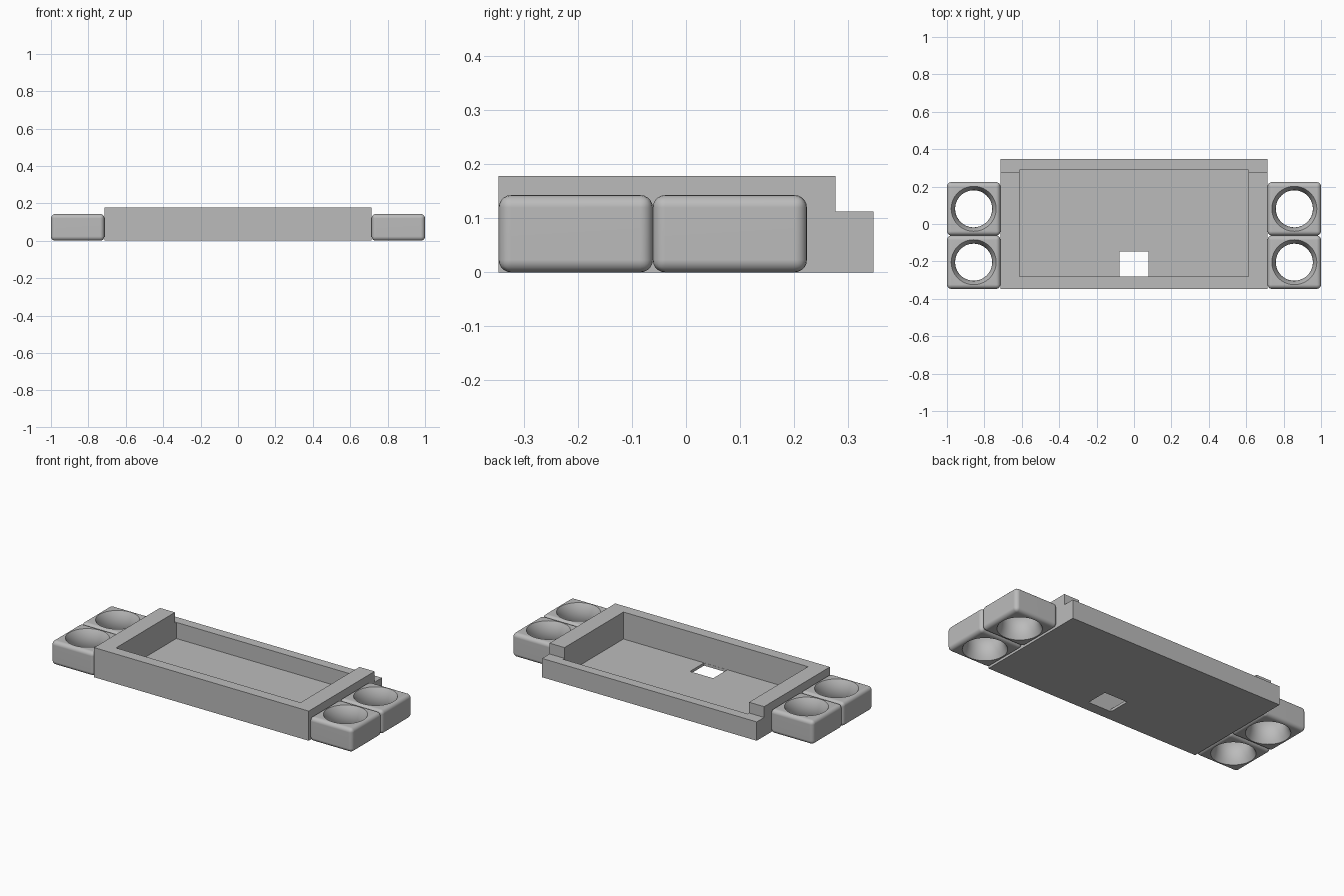
import bpy
import bmesh
from math import cos, sin, tau

if "Cube" in bpy.data.objects:
    bpy.data.objects.remove(bpy.data.objects["Cube"], do_unlink=True)

grey = bpy.data.materials.new("plain grey")
grey.use_nodes = True
grey.diffuse_color = (0.5, 0.5, 0.5, 1)
grey.node_tree.nodes["Principled BSDF"].inputs["Base Color"].default_value = (0.5, 0.5, 0.5, 1)


def add_object(name, bm):
    bmesh.ops.recalc_face_normals(bm, faces=bm.faces)
    mesh = bpy.data.meshes.new(name)
    bm.to_mesh(mesh)
    bm.free()
    mesh.materials.append(grey)
    obj = bpy.data.objects.new(name, mesh)
    bpy.context.collection.objects.link(obj)
    return obj


def box(name, low, high, bevel=0):
    bm = bmesh.new()
    bmesh.ops.create_cube(bm, size=1)
    for v in bm.verts:
        v.co = [h if c > 0 else l for c, l, h in zip(v.co, low, high)]
    if bevel:
        bmesh.ops.bevel(bm, geom=bm.edges[:], offset=bevel, segments=5,
                        profile=0.5, affect='EDGES')
    return add_object(name, bm)


def waisted_plug(name, x, y, height, waist, rim, sides=64, rings=12):
    """Solid of revolution, narrow at mid height, for cutting a cup's bore."""
    bm = bmesh.new()
    loops = []
    for i in range(rings + 1):
        t = (2 * i / rings - 1) * 1.1
        r = waist + (rim - waist) * t * t
        z = height / 2 * (1 + t)
        loops.append([bm.verts.new((x + r * cos(tau * k / sides),
                                    y + r * sin(tau * k / sides), z))
                      for k in range(sides)])
    for a, b in zip(loops, loops[1:]):
        for k in range(sides):
            n = (k + 1) % sides
            bm.faces.new((a[k], a[n], b[n], b[k]))
    bm.faces.new(loops[0])
    bm.faces.new(loops[-1])
    return add_object(name, bm)


def activate(obj):
    bpy.ops.object.select_all(action='DESELECT')
    obj.select_set(True)
    bpy.context.view_layer.objects.active = obj


def cut(obj, cutter):
    activate(obj)
    mod = obj.modifiers.new("cut", 'BOOLEAN')
    mod.operation = 'DIFFERENCE'
    mod.solver = 'EXACT'
    mod.object = cutter
    bpy.ops.object.modifier_apply(modifier=mod.name)
    bpy.data.objects.remove(cutter, do_unlink=True)


# Tray: open recess, lowered back edge, and a square hole in the floor
HALF_X, HALF_Y, TOP, FLOOR = 0.713, 0.347, 0.178, 0.016
tray = box("tray", (-HALF_X, -HALF_Y, 0), (HALF_X, HALF_Y, TOP))
cut(tray, box("recess_cutter", (-0.613, -0.282, FLOOR), (0.613, 0.29, 0.3)))
cut(tray, box("back_step_cutter", (-1, 0.277, 0.113), (1, 0.5, 0.3)))
cut(tray, box("floor_hole_cutter", (-0.077, -0.281, -0.1), (0.077, -0.148, 0.1)))

# Rounded cups, two on each side, each bored through
CUP, CUP_TOP = 0.2855, 0.143
for side, s in (("left", 1), ("right", -1)):
    for row, y in (("front", -HALF_Y + CUP / 2), ("back", -HALF_Y + CUP * 1.5)):
        x = s * (1 - CUP / 2)
        h = CUP / 2
        cup = box(f"{side}_{row}_cup", (x - h, y - h, 0), (x + h, y + h, CUP_TOP), 0.023)
        cut(cup, waisted_plug("bore_cutter", x, y, CUP_TOP, 0.099, 0.12))
        activate(cup)
        bpy.ops.object.shade_smooth_by_angle()
        weighted = cup.modifiers.new("even shading", 'WEIGHTED_NORMAL')
        weighted.keep_sharp = True
